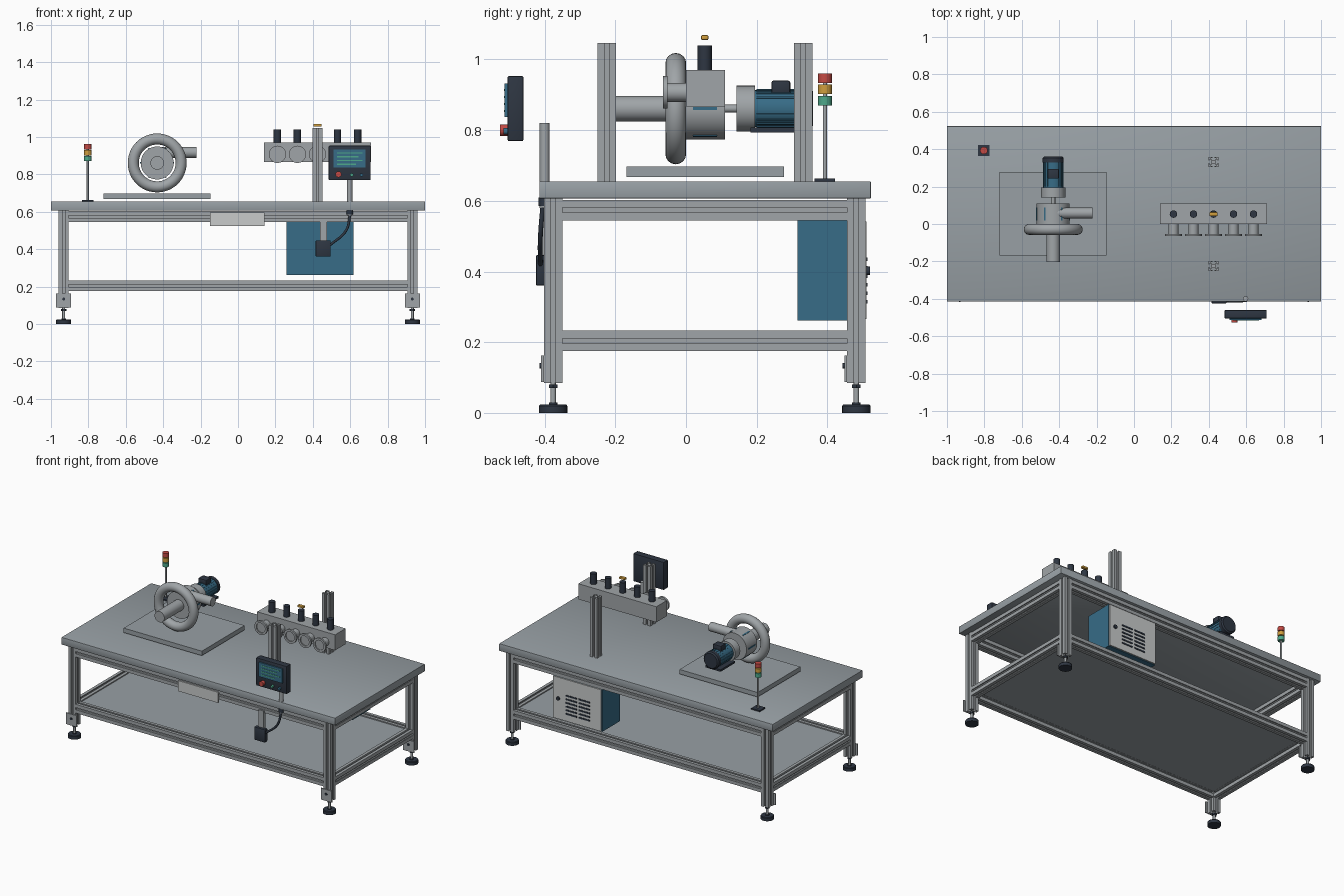
import bpy, bmesh, math
from mathutils import Vector, Matrix

if "Cube" in bpy.data.objects:
    bpy.data.objects.remove(bpy.data.objects["Cube"])


def material(name, r, g, b):
    m = bpy.data.materials.new(name)
    lin = [((c / 255 + 0.055) / 1.055) ** 2.4 for c in (r, g, b)]
    m.diffuse_color = (*lin, 1)
    m.use_nodes = True
    m.node_tree.nodes["Principled BSDF"].inputs["Base Color"].default_value = m.diffuse_color
    return m


TOP = material("table grey", 152, 160, 165)
METAL = material("metal grey", 160, 165, 168)
TEAL = material("teal blue", 55, 108, 135)
DARK = material("dark slate", 46, 54, 66)
LIGHT = material("light grey", 200, 203, 203)
RED = material("red", 196, 74, 68)
AMBER = material("amber", 208, 158, 62)
GREEN = material("green", 78, 168, 138)


def finish(name, bm, mat):
    bmesh.ops.recalc_face_normals(bm, faces=bm.faces)
    me = bpy.data.meshes.new(name)
    bm.to_mesh(me)
    bm.free()
    me.materials.append(mat)
    me.shade_smooth()
    me.set_sharp_from_angle(angle=math.radians(35))
    ob = bpy.data.objects.new(name, me)
    bpy.context.collection.objects.link(ob)
    return ob


def box(name, x0, x1, y0, y1, z0, z1, mat, bevel=0):
    bm = bmesh.new()
    size = Matrix.Diagonal((x1 - x0, y1 - y0, z1 - z0, 1))
    mid = Matrix.Translation(((x0 + x1) / 2, (y0 + y1) / 2, (z0 + z1) / 2))
    bmesh.ops.create_cube(bm, size=1, matrix=mid @ size)
    if bevel:
        bmesh.ops.bevel(bm, geom=bm.edges[:], offset=bevel, segments=2, affect='EDGES', profile=0.5)
    return finish(name, bm, mat)


def lathe(name, loc, axis, pts, mat, n=32):
    """Spin (radius, distance) points around an axis; radius 0 closes an end."""
    bm = bmesh.new()
    rot = Vector((0, 0, 1)).rotation_difference(Vector(axis)).to_matrix().to_4x4()
    mat4 = Matrix.Translation(loc) @ rot
    rings = []
    for r, t in pts:
        k = 1 if r == 0 else n
        rings.append([bm.verts.new(mat4 @ Vector((r * math.cos(a * math.tau / n),
                                                  r * math.sin(a * math.tau / n), t))) for a in range(k)])
    for a, b in zip(rings, rings[1:]):
        for i in range(n):
            j = (i + 1) % n
            vs = [a[i % len(a)], a[j % len(a)], b[j % len(b)], b[i % len(b)]]
            bm.faces.new(list(dict.fromkeys(vs)))
    return finish(name, bm, mat)


def rod(name, loc, axis, r, length, mat, n=32):
    return lathe(name, loc, axis, [(0, 0), (r, 0), (r, length), (0, length)], mat, n)


def slotted_bar(name, start, end, half=0.0265, half_v=None):
    """T-slot aluminium bar running between two points."""
    hv = half_v or half
    side = [(-1, -1), (-.24, -1), (-.24, -.78), (-.5, -.78), (-.5, -.66), (-.25, -.4),
            (.25, -.4), (.5, -.66), (.5, -.78), (.24, -.78), (.24, -1)]
    prof = []
    for k in range(4):
        c, s = (1, 0, -1, 0)[k], (0, 1, 0, -1)[k]
        prof += [((x * c - y * s) * half, (x * s + y * c) * hv) for x, y in side]
    start, end = Vector(start), Vector(end)
    d = (end - start).normalized()
    v = Vector((0, 1, 0)) if abs(d.z) > 0.5 else Vector((0, 0, 1))
    u = v.cross(d)
    bm = bmesh.new()
    f = bm.faces.new([bm.verts.new(start + u * p + v * q) for p, q in prof])
    ext = bmesh.ops.extrude_face_region(bm, geom=[f], use_keep_orig=True)
    bmesh.ops.translate(bm, vec=end - start, verts=[g for g in ext['geom'] if isinstance(g, bmesh.types.BMVert)])
    return finish(name, bm, METAL)


# Table frame: legs, levelling feet, leg brackets
LX, YF, YB = 0.932, -0.376, 0.482
for x in (-LX, LX):
    for y in (YF, YB):
        slotted_bar("leg", (x, y, 0.085), (x, y, 0.607))
        lathe("foot_pad", (x, y, 0), (0, 0, 1),
              [(0, 0), (.04, 0), (.04, .02), (.037, .024), (.012, .024), (.012, .03), (0, .03)], DARK)
        rod("foot_stem", (x, y, 0.024), (0, 0, 1), 0.008, 0.063, METAL, 16)
        rod("foot_nut", (x, y, 0.07), (0, 0, 1), 0.014, 0.01, DARK, 6)
        box("leg_bracket", x - .04, x + .04, y - .034, y - .0265, .088, .163, METAL)
        rod("bracket_bolt", (x, y - .034, .133), (0, -1, 0), .008, .005, DARK, 16)

# Rails
for z in (0.574, 0.204):
    for y in (YF, YB):
        slotted_bar("long_rail", (-LX + .0265, y, z), (LX - .0265, y, z), .0265, .029)
    for x in (-LX, LX):
        slotted_bar("side_rail", (x, YF + .0265, z), (x, YB - .0265, z), .0265, .029)

# Panels
box("table_top", -1, 1, -.415, .523, .607, .655, TOP, .002)
box("lower_shelf", -.925, .925, -.37, .476, .212, .226, TOP)
box("front_name_plate", -.15, .143, -.411, -.403, .525, .595, LIGHT)

# Blower base and blower
BX, BZ = -0.432, 0.861
box("blower_base", -.718, -.147, -.168, .278, .667, .697, TOP)
bm = bmesh.new()
R, r, N, M = .128, .0295, 48, 16
grid = [[bm.verts.new((BX + (R + r * math.cos(b * math.tau / M)) * math.cos(a * math.tau / N),
                       -.029 + r * math.sin(b * math.tau / M),
                       BZ + (R + r * math.cos(b * math.tau / M)) * math.sin(a * math.tau / N)))
         for b in range(M)] for a in range(N)]
for a in range(N):
    for b in range(M):
        bm.faces.new((grid[a][b], grid[a][b - 1], grid[a - 1][b - 1], grid[a - 1][b]))
finish("blower_ring", bm, METAL)
rod("blower_housing", (BX, 0, BZ), (0, 1, 0), .088, .11, METAL, 48)
lathe("inlet_pipe", (BX, 0, BZ), (0, -1, 0), [(0, 0), (.036, 0), (.036, .203), (0, .203)], METAL)
rod("outlet_pipe", (-.43, .058, .917), (1, 0, 0), .029, .207, METAL)
for k in range(6):
    a = k * math.tau / 6
    strip = box("housing_strip", -.004, .004, .02, .088, -.004, .004, TEAL)
    strip.location = (BX + .087 * math.cos(a), 0, BZ + .087 * math.sin(a))
    strip.rotation_euler.y = -a

# Drive: shaft, coupling bell, motor
rod("drive_shaft", (BX, .11, BZ), (0, 1, 0), .011, .04, METAL, 16)
rod("coupling_bell", (BX, .143, BZ), (0, 1, 0), .065, .052, METAL)
rod("motor_body", (BX, .195, BZ), (0, 1, 0), .052, .14, TEAL)
for k in range(20):
    a = k * math.tau / 20
    fin = box("motor_fin", .04, .055, .2, .33, -.002, .002, TEAL)
    fin.location = (BX, 0, BZ)
    fin.rotation_euler.y = a
lathe("motor_fan_cover", (BX, .33, BZ), (0, 1, 0), [(0, 0), (.056, 0), (.056, .022), (.048, .03), (0, .03)], DARK)
box("motor_terminal_box", BX - .03, BX + .03, .242, .295, .9, .94, DARK, .005)
box("motor_foot", BX - .055, BX + .055, .183, .335, .794, .807, DARK)

# Support posts and valve manifold
PX = 0.425
for y in (-.224, .332):
    slotted_bar("manifold_post", (PX, y, .655), (PX, y, 1.047))
box("manifold_block", .14, .71, 0, .11, .867, .97, METAL)
for k in range(5):
    x = PX + (k - 2) * .107
    lathe("manifold_nozzle", (x, 0, .907), (0, -1, 0),
          [(.027, 0), (.027, .053), (.046, .053), (.046, .065), (.032, .065), (.032, .058), (0, .058)], METAL)
    rod("manifold_knob", (x, .053, .97), (0, 0, 1), .02, .069, DARK, 24)
box("amber_handle", PX - .021, PX + .021, .043, .063, 1.055, 1.069, AMBER, .003)

# Signal tower
SX, SY = -.803, .393
box("signal_base", SX - .031, SX + .031, SY - .029, SY + .029, .655, .663, DARK)
rod("signal_pole", (SX, SY, .66), (0, 0, 1), .006, .3, METAL, 16)
for name, z, m in (("green", .87, GREEN), ("amber", .902, AMBER), ("red", .934, RED)):
    rod("signal_" + name, (SX, SY, z), (0, 0, 1), .02, .027, m)

# Control panel with screen and buttons
box("control_panel", .485, .709, -.505, -.46, .769, .953, DARK, .004)
box("control_screen", .51, .682, -.513, -.505, .837, .932, TEAL)
for k, w in enumerate((.135, .115, .135, .1)):
    z = .914 - k * .02
    box("screen_line", .53, .53 + w, -.515, -.513, z - .003, z + .003, GREEN)
rod("stop_button", (.537, -.505, .8), (0, -1, 0), .016, .022, RED)
rod("start_button", (.608, -.505, .797), (0, -1, 0), .009, .012, GREEN, 20)
rod("reset_button", (.66, -.505, .797), (0, -1, 0), .009, .012, TEAL, 20)
rod("panel_pole", (.597, -.4, .58), (0, 0, 1), .014, .24, METAL, 20)
rod("pole_collar", (.597, -.4, .585), (0, 0, 1), .017, .025, DARK, 20)

# Junction box, its hanger and cable
box("junction_hanger", .438, .475, -.41, -.39, .44, .56, METAL)
box("junction_box", .415, .495, -.425, -.398, .36, .447, DARK, .005)
cu = bpy.data.curves.new("panel_cable", 'CURVE')
cu.dimensions = '3D'
cu.bevel_depth = .007
cu.bevel_resolution = 2
sp = cu.splines.new('BEZIER')
path = [(.6, -.405, .59), (.578, -.412, .5), (.49, -.412, .42)]
sp.bezier_points.add(len(path) - 1)
for p, co in zip(sp.bezier_points, path):
    p.co = co
    p.handle_left_type = p.handle_right_type = 'AUTO'
cu.materials.append(DARK)
bpy.context.collection.objects.link(bpy.data.objects.new("panel_cable", cu))

# Electrical cabinet with door, lock and vents
box("cabinet", .26, .617, .316, .503, .262, .545, TEAL)
box("cabinet_door", .264, .613, .503, .511, .266, .541, LIGHT)
rod("door_lock", (.575, .511, .402), (0, 1, 0), .012, .009, DARK, 16)
for c in range(2):
    for k in range(6):
        x, z = .345 + c * .095, .31 + k * .024
        box("door_vent", x, x + .08, .511, .514, z, z + .01, DARK)
